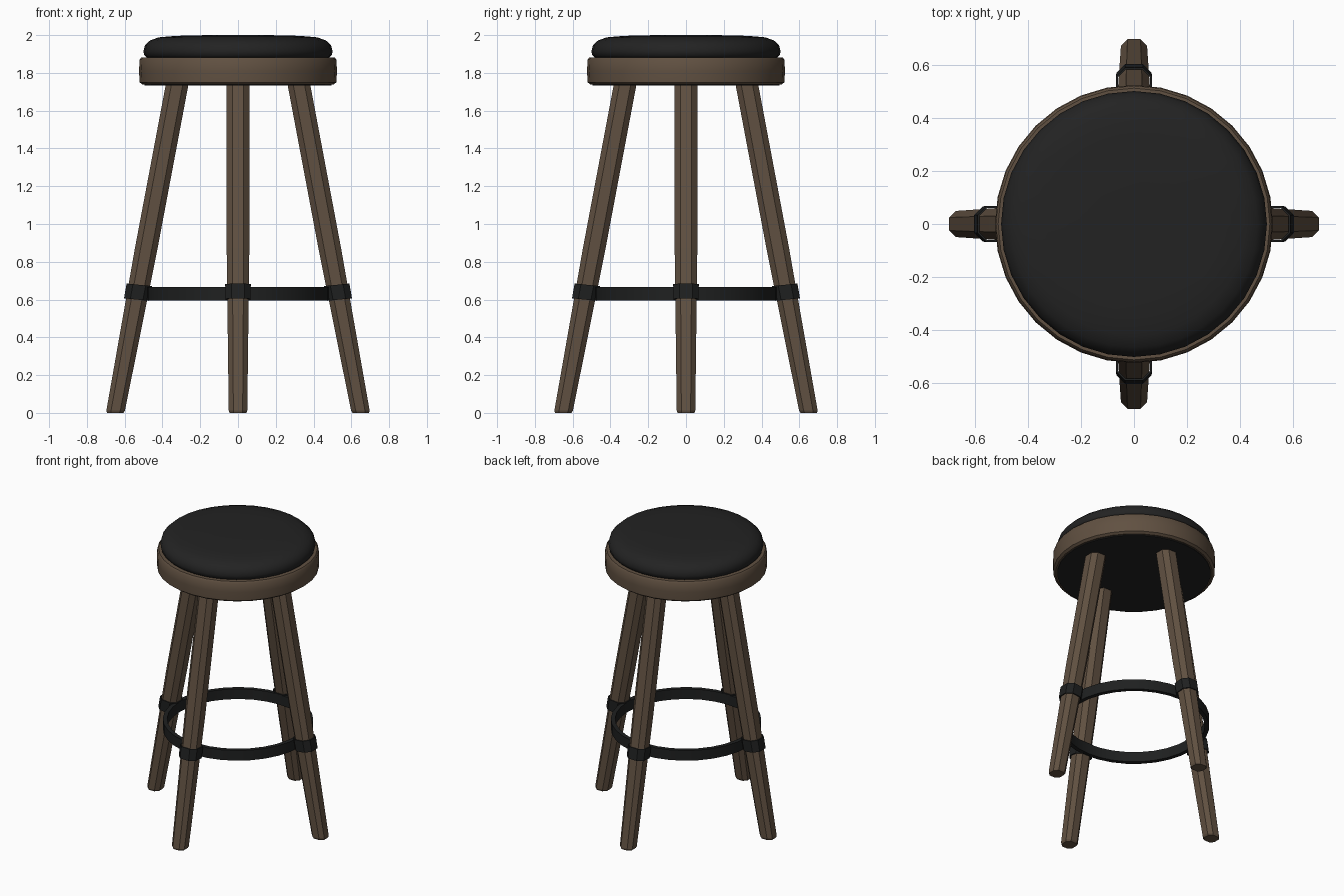
import bpy, bmesh, math

if "Cube" in bpy.data.objects:
    bpy.data.objects.remove(bpy.data.objects["Cube"])


def material(name, rgb):
    m = bpy.data.materials.new(name)
    m.diffuse_color = (*rgb, 1)
    m.use_nodes = True
    m.node_tree.nodes["Principled BSDF"].inputs["Base Color"].default_value = m.diffuse_color
    return m


wood = material("brown_wood", (0.118, 0.081, 0.053))
leather = material("black_leather", (0.0165, 0.0165, 0.0165))
metal = material("dark_metal", (0.0135, 0.0145, 0.0145))


def build(name, rings, mat, caps=False, closed=False, smooth=None):
    """Skin a list of equal-length vertex rings into one object."""
    bm = bmesh.new()
    loops = [[bm.verts.new(p) for p in ring] for ring in rings]
    pairs = list(zip(loops, loops[1:]))
    if closed:
        pairs.append((loops[-1], loops[0]))
    for a, b in pairs:
        for i in range(len(a)):
            j = (i + 1) % len(a)
            bm.faces.new((a[i], a[j], b[j], b[i]))
    if caps:
        bm.faces.new(loops[0][::-1])
        bm.faces.new(loops[-1])
    bmesh.ops.recalc_face_normals(bm, faces=bm.faces)
    mesh = bpy.data.meshes.new(name)
    bm.to_mesh(mesh)
    bm.free()
    mesh.materials.append(mat)
    ob = bpy.data.objects.new(name, mesh)
    bpy.context.collection.objects.link(ob)
    if smooth:
        bpy.ops.object.select_all(action='DESELECT')
        ob.select_set(True)
        bpy.context.view_layer.objects.active = ob
        bpy.ops.object.shade_smooth_by_angle(angle=math.radians(smooth))
    return ob


def circle(r, z, n=32):
    return [(r * math.cos(math.tau * i / n), r * math.sin(math.tau * i / n), z)
            for i in range(n)]


def lathe(name, profile, mat, **kw):
    return build(name, [circle(r, z) for r, z in profile], mat, **kw)


def leg_section(z, grow=0.0, tilt=0.0):
    """Chamfered square section of the sloping, tapering leg at height z."""
    t = z / 1.74
    cx = 0.65 - 0.328 * t
    h = 0.049 + 0.011 * min(1, t * 2) + grow
    c = h * 0.5
    pts = [(h, -c), (h, c), (c, h), (-c, h), (-h, c), (-h, -c), (-c, -h), (c, -h)]
    return [(cx + x, y, z + tilt * x) for x, y in pts]


# Seat: wooden rim, padded cushion, dark underside panel
rim = lathe("seat_rim", [(0.505, 1.738), (0.521, 1.75), (0.524, 1.81),
                         (0.521, 1.87), (0.512, 1.882), (0.47, 1.882)],
            wood, caps=True, smooth=35)
lathe("seat_cushion", [(0.48, 1.878), (0.496, 1.893), (0.501, 1.915),
                       (0.492, 1.947), (0.465, 1.972), (0.42, 1.988),
                       (0.33, 1.996), (0.16, 2.0), (0.02, 2.0)],
      leather, caps=True, smooth=60)
lathe("seat_underside", [(0.495, 1.733), (0.495, 1.74)], leather, caps=True)

# Footrest hoop
lathe("footrest_ring", [(0.485, 0.595), (0.485, 0.667), (0.457, 0.667), (0.457, 0.595)],
      metal, closed=True, smooth=35)

# Four legs, each with a metal collar where the hoop meets it
for k, side in enumerate(("right", "back", "left", "front")):
    angle = k * math.pi / 2
    leg = build(side + "_leg",
                [leg_section(0.0, -0.005)] +
                [leg_section(z) for z in (0.012, 0.3, 0.64, 0.87, 1.3, 1.75)],
                wood, caps=True)
    collar = build(side + "_collar",
                   [leg_section(0.6, 0.003, 0.1), leg_section(0.6, 0.01, 0.1),
                    leg_section(0.678, 0.01, 0.1), leg_section(0.678, 0.003, 0.1)],
                   metal, closed=True)
    leg.rotation_euler.z = collar.rotation_euler.z = angle
